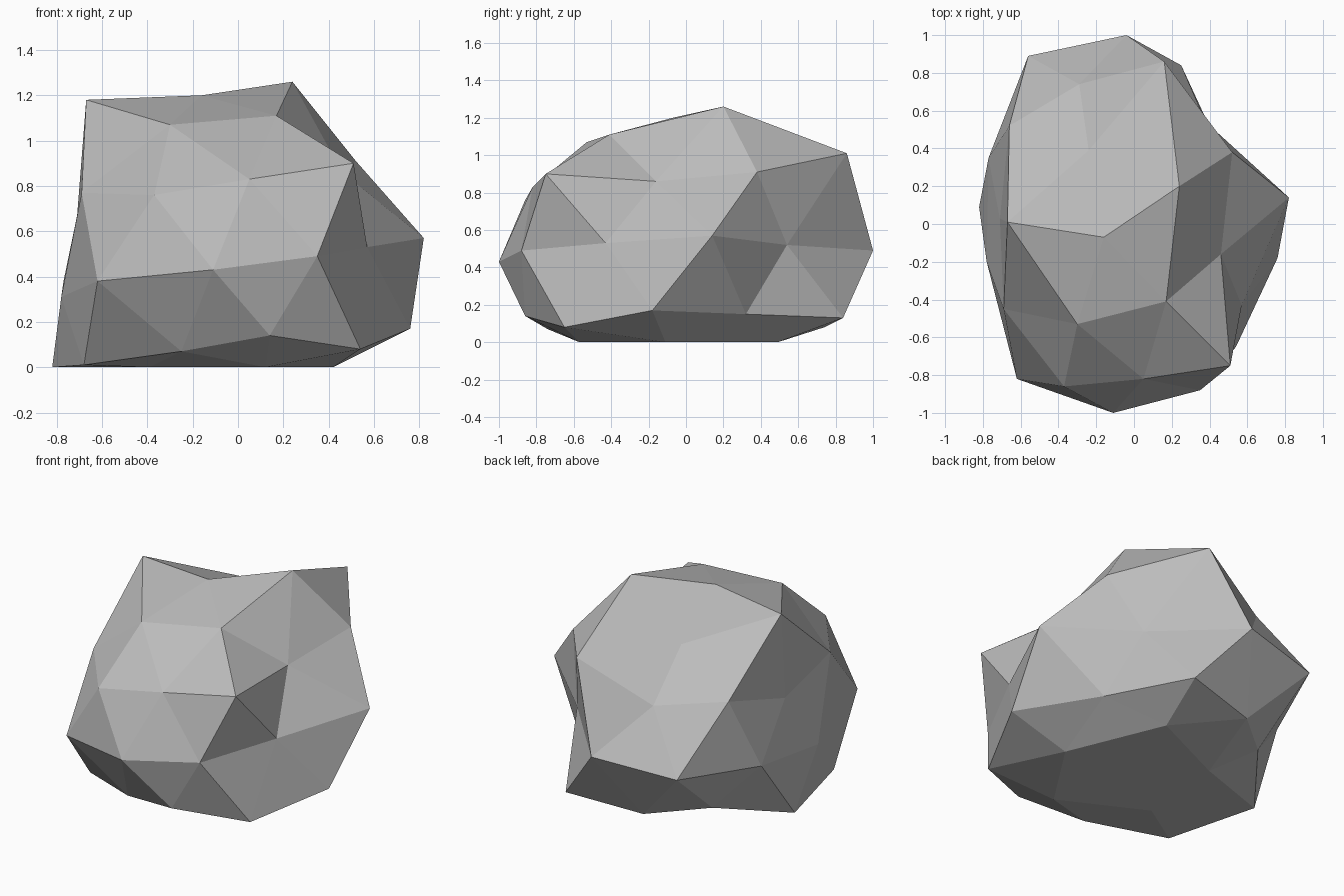
import bpy
import bmesh
import math

# Remove the default object only
default_cube = bpy.data.objects.get("Cube")
if default_cube:
    bpy.data.objects.remove(default_cube, do_unlink=True)


def flat_material(name, colour):
    """One plain colour, shown in the viewport and in a render."""
    material = bpy.data.materials.new(name)
    material.use_nodes = True
    material.diffuse_color = colour
    shader = next(n for n in material.node_tree.nodes if n.type == "BSDF_PRINCIPLED")
    shader.inputs["Base Color"].default_value = colour
    shader.inputs["Roughness"].default_value = 0.9
    return material


# Chiselled corners of the boulder, band by band from the ground up,
# each band running anticlockwise from the +x side
ground_centre = [(-.1, -.05, 0)]
ground_rim = [(.42, -.11, 0), (.17, .49, 0), (-.35, .25, 0),
              (-.39, -.31, 0), (.12, -.57, 0)]
foot_band = [(.76, -.18, .17), (.49, .32, .15), (.25, .84, .13),
             (-.22, .74, .08), (-.52, .48, .1), (-.82, .09, 0),
             (-.68, -.5, .01), (-.25, -.74, .07), (.14, -.86, .14),
             (.54, -.65, .08)]
belly_band = [(.82, .14, .57), (.38, .54, .52), (-.04, 1, .49),
              (-.56, .89, .44), (-.77, .35, .38), (-.78, -.2, .31),
              (-.62, -.82, .38), (-.11, -1, .43), (.35, -.88, .49),
              (.57, -.43, .53)]
shoulder_band = [(.46, -.16, .86), (.52, .38, .91), (.16, .86, 1.01),
                 (-.29, .74, .78), (-.66, .52, .82), (-.71, .03, .67),
                 (-.69, -.45, .77), (-.37, -.86, .76), (.05, -.82, .83),
                 (.51, -.75, .9)]
crown_rim = [(.24, .2, 1.26), (-.24, .39, 1.02), (-.67, .01, 1.18),
             (-.3, -.53, 1.07), (.17, -.41, 1.11)]
crown_centre = [(-.16, -.07, 1.2)]
bands = [ground_centre, ground_rim, foot_band, belly_band,
         shoulder_band, crown_rim, crown_centre]


def band_of(vert):
    """Which latitude band of the starting sphere a corner lies in."""
    latitude = math.asin(max(-1, min(1, vert.co.normalized().z)))
    return round(latitude / 0.5) + 3


def heading(vert):
    """Angle around the sphere, turned half a circle to suit the facets."""
    return (math.degrees(math.atan2(-vert.co.y, -vert.co.x)) + 5) % 360


# Rock: a faceted sphere with every corner pulled to its place
bm = bmesh.new()
bmesh.ops.create_icosphere(bm, subdivisions=2, radius=1)
grouped = [[v for v in bm.verts if band_of(v) == level] for level in range(len(bands))]
for ring, corners in zip(grouped, bands):
    ring.sort(key=heading)
for ring, corners in zip(grouped, bands):
    for vert, corner in zip(ring, corners):
        vert.co = corner
bm.normal_update()

mesh = bpy.data.meshes.new("rock")
bm.to_mesh(mesh)
bm.free()
mesh.shade_flat()
mesh.materials.append(flat_material("stone grey", (0.5, 0.5, 0.5, 1)))
rock = bpy.data.objects.new("rock", mesh)
bpy.context.scene.collection.objects.link(rock)
